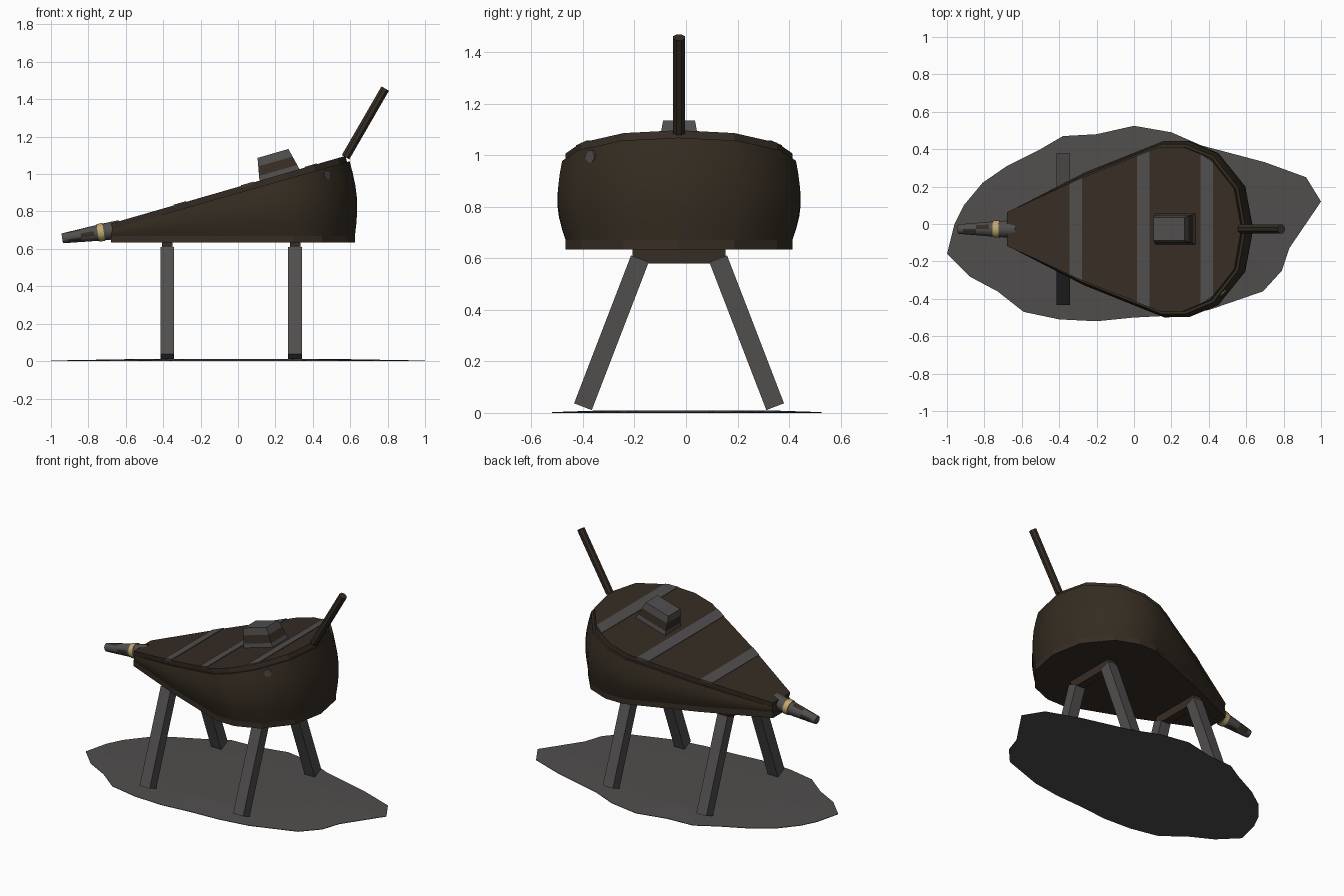
import bpy, bmesh, math
from mathutils import Vector

if "Cube" in bpy.data.objects:
    bpy.data.objects.remove(bpy.data.objects["Cube"])


def material(name, rgb):
    m = bpy.data.materials.new(name)
    m.diffuse_color = (*rgb, 1)
    m.use_nodes = True
    m.node_tree.nodes["Principled BSDF"].inputs["Base Color"].default_value = m.diffuse_color
    return m


IRON = material("iron_grey", (0.082, 0.076, 0.075))
WOOD = material("dark_wood", (0.037, 0.026, 0.018))
LEATHER = material("dark_leather", (0.034, 0.025, 0.015))
BRASS = material("brass", (0.52, 0.39, 0.15))

CY = -0.027                      # centre line of the bellows
A = math.radians(16.1)           # tilt of the top board


def loft(name, rings, mats, rule=None, smooth=False):
    """Skin a list of equal-length rings and cap both ends."""
    bm = bmesh.new()
    vs = [[bm.verts.new(p) for p in r] for r in rings]
    n = len(rings[0])
    for k in range(len(rings) - 1):
        for i in range(n):
            j = (i + 1) % n
            f = bm.faces.new((vs[k][i], vs[k][j], vs[k + 1][j], vs[k + 1][i]))
            f.material_index = rule(k, i) if rule else 0
    bm.faces.new(vs[0])
    bm.faces.new(vs[-1])
    bmesh.ops.recalc_face_normals(bm, faces=bm.faces)
    me = bpy.data.meshes.new(name)
    bm.to_mesh(me)
    bm.free()
    ob = bpy.data.objects.new(name, me)
    bpy.context.collection.objects.link(ob)
    for m in mats:
        me.materials.append(m)
    if smooth:
        bpy.context.view_layer.objects.active = ob
        ob.select_set(True)
        bpy.ops.object.shade_smooth_by_angle(angle=math.radians(50))
        ob.select_set(False)
    return ob


def tube(name, path, radii, n, side, mats, rule=None, smooth=False):
    """Straight n-sided tube; side is a direction square to the path."""
    pts = [Vector(p) for p in path]
    u = Vector(side).normalized()
    v = (pts[-1] - pts[0]).normalized().cross(u)
    rings = [[p + r * (u * math.cos(a) + v * math.sin(a))
              for a in [(i + 0.5) * math.tau / n for i in range(n)]]
             for p, r in zip(pts, radii)]
    return loft(name, rings, mats, rule, smooth)


def tilted(s, w, h):
    """Point on the tilted top board: along, across, above."""
    return Vector((-0.68 + s * math.cos(A) - h * math.sin(A), CY + w,
                   0.735 + s * math.sin(A) + h * math.cos(A)))


def flat(s, w, z):
    return Vector((-0.68 + s, CY + w, z))


# Teardrop board outline (along, half width)
HALF = [(0, 0.09), (0.42, 0.275), (0.85, 0.44), (0.98, 0.44), (1.13, 0.38), (1.265, 0.215)]
OUTLINE = [(s, -w) for s, w in HALF] + [(1.305, 0)] + [(s, w) for s, w in HALF[::-1]]


def width(s):
    for (a, wa), (b, wb) in zip(HALF, HALF[1:]):
        if a <= s <= b:
            return wa + (wb - wa) * (s - a) / (b - a)


# Boards
loft("bottom_board", [[flat(s, w, z) for s, w in OUTLINE] for z in (0.635, 0.675)], [WOOD])
loft("top_board", [[tilted(s, w, h) for s, w in OUTLINE] for h in (-0.035, 0)], [WOOD])

# Bulging leather bag between the boards
rings = []
for k in range(7):
    t = k / 6
    ring = []
    for s, w in OUTLINE:
        p = flat(s, w, 0.67).lerp(tilted(s, w, -0.03), t)
        out = Vector((max(s - 0.75, 0) * 0.8, w, 0))
        amount = (0.015 * t + 0.025 * math.sin(math.pi * t)) * min(1, s / 0.5)
        ring.append(p + out.normalized() * amount)
    rings.append(ring)
loft("leather_bag", rings, [LEATHER], smooth=True)

# Iron straps across the top board
for i, x in enumerate((-0.31, 0.05, 0.39)):
    a, b = [(x + d + 0.68) / math.cos(A) for d in (-0.033, 0.033)]
    quad = [(a, -width(a)), (b, -width(b)), (b, width(b)), (a, width(a))]
    loft(f"top_strap_{i + 1}", [[tilted(s, w, h) for s, w in quad] for h in (-0.01, 0.004)], [IRON])

# Weight block with worn band round its sides
rings = []
for h in (0, 0.025, 0.075, 0.12):
    t = h / 0.12
    s0, s1, w = 0.827 + 0.024 * t, 1.05 - 0.027 * t, 0.082 - 0.02 * t
    rings.append([tilted(s, q, h) for s, q in ((s0, -w), (s1, -w), (s1, w), (s0, w))])
loft("weight_block", rings, [IRON, WOOD], lambda k, i: 1 if k == 1 else 0)

# Handle
tube("handle", [(0.575, CY, 1.09), (0.787, CY, 1.457)], [0.025] * 2, 8, (0, 1, 0), [WOOD])

# Nozzle with stained patches and a brass ring
def axis(x):
    return (x, CY, 0.701 + (x + 0.65) * 0.155)


tube("nozzle", [axis(x) for x in (-0.63, -0.72, -0.77, -0.84, -0.91, -0.94)],
     [0.05, 0.045, 0.041, 0.035, 0.029, 0.026], 10, (0, 1, 0), [IRON, WOOD],
     lambda k, i: 1 if (k in (2, 3) and (i + k) % 3 == 0) else 0, smooth=True)
tube("nozzle_ring", [axis(-0.718), axis(-0.75)], [0.049, 0.047], 10, (0, 1, 0), [BRASS], smooth=True)

# Iron stud on the bag
tube("bag_stud", [(0.45, -0.345, 0.995), (0.479, -0.373, 0.995)], [0.025] * 2, 8, (0, 0, 1), [IRON])

# Trestles: splayed legs and a cross beam each
for end, x in (("left", -0.378), ("right", 0.305)):
    for side, q in (("front", -1), ("back", 1)):
        tube(f"{side}_{end}_leg", [(x, CY + q * 0.373, 0.024), (x, CY + q * 0.152, 0.598)],
             [0.052] * 2, 4, (1, 0, 0), [IRON])
    loft(f"{end}_cross_beam",
         [[(x + a * 0.028, CY + b * w, z) for a, b in ((-1, -1), (1, -1), (1, 1), (-1, 1))]
          for w, z in ((0.15, 0.58), (0.18, 0.61), (0.18, 0.64))], [WOOD])

# Irregular ground slab
GROUND = [(-1, -.16), (-.96, 0), (-.91, .10), (-.81, .22), (-.68, .31), (-.5, .4), (-.38, .47),
          (-.2, .48), (0, .525), (.2, .49), (.36, .42), (.7, .33), (.92, .25), (1, .12),
          (.83, -.13), (.79, -.25), (.69, -.36), (.4, -.46), (.2, -.49), (0, -.5), (-.2, -.52),
          (-.4, -.51), (-.59, -.47), (-.73, -.36), (-.88, -.28)]
loft("ground_slab", [[(x * f, y * f, z) for x, y in GROUND]
                     for f, z in ((1, 0), (1, 0.003), (0.6, 0.01))], [IRON])
